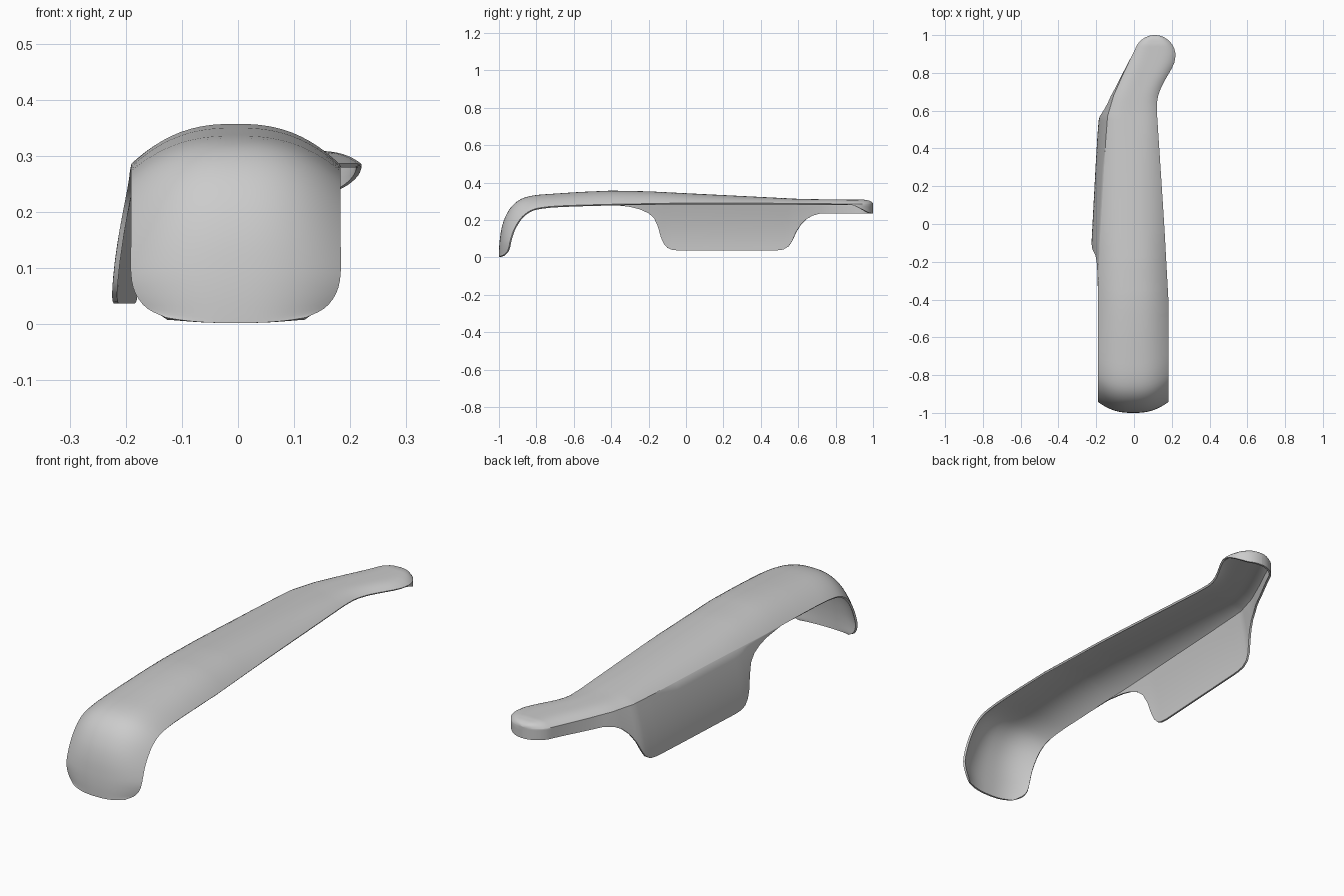
import bpy, bmesh, math

if "Cube" in bpy.data.objects:
    bpy.data.objects.remove(bpy.data.objects["Cube"])


def lerp_table(table, y):
    """Piecewise linear lookup of (y, value) pairs."""
    if y <= table[0][0]:
        return table[0][1]
    for (a, va), (b, vb) in zip(table, table[1:]):
        if y <= b:
            return va + (vb - va) * (y - a) / (b - a)
    return table[-1][1]


def catmull(rows, steps):
    """Smooth a list of equal-length tuples."""
    out = []
    for i in range(len(rows) - 1):
        p0, p1 = rows[max(i - 1, 0)], rows[i]
        p2, p3 = rows[i + 1], rows[min(i + 2, len(rows) - 1)]
        for k in range(steps):
            t = k / steps
            out.append(tuple(0.5 * (2 * b + (c - a) * t + (2 * a - 5 * b + 4 * c - d) * t * t
                                    + (3 * b - a - 3 * c + d) * t ** 3)
                             for a, b, c, d in zip(p0, p1, p2, p3)))
    out.append(rows[-1])
    return out


# Curled front: crest y, crest z, edge y, edge z, half width
FRONT = [(-1.0, .002, -.978, .012, .125), (-1.0, .02, -.958, .028, .158),
         (-.999, .055, -.947, .055, .179), (-.995, .10, -.94, .09, .187),
         (-.985, .16, -.922, .145, .187), (-.965, .22, -.895, .193, .187),
         (-.93, .275, -.862, .23, .187), (-.88, .313, -.815, .257, .187),
         (-.81, .332, -.745, .27, .187), (-.70, .341, -.66, .276, .187),
         (-.56, .35, -.55, .28, .187)]

# Long body, all as functions of y
CREST = [(-.56, .35), (-.4, .357), (-.2, .353), (.2, .333), (.6, .313), (.75, .31),
         (.95, .309), (.98, .304), (.995, .296), (1, .287)]
EDGE = [(-.55, .28), (-.4, .284), (0, .291), (.6, .289), (1, .284)]
LEFT = [(-.55, -.191), (-.3, -.190), (-.1, -.182), (.4, -.153), (.57, -.14),
        (.68, -.108), (.8, -.055), (.943, .014)]
RIGHT = [(-.55, .183), (-.4, .182), (0, .16), (.58, .122), (.65, .122), (.7, .132),
         (.76, .163), (.82, .198), (.855, .214), (.89, .22)]
LOW = [(-.55, .28), (-.4, .283), (-.3, .272), (-.25, .26), (-.2, .238), (-.17, .21),
       (-.15, .165), (-.135, .11), (-.12, .075), (-.1, .052), (-.075, .041), (-.04, .037),
       (.48, .037), (.52, .042), (.55, .06), (.57, .09), (.59, .135), (.615, .175),
       (.645, .205), (.68, .225), (.72, .235), (1, .235)]
LOW_RIGHT = [(.86, .285), (.9, .277), (.94, .258), (.98, .237), (1, .235)]
FLARE = [(-.55, 0), (-.25, .035), (-.1, .043), (.55, .046), (.68, .035), (.8, .012), (.9, 0)]
TIP_Y, TIP_X, TIP_R = .89, .11, .11
N_ARCH, N_FLAP = 28, 8


def arch(xl, xr, cy, cz, ey, ez, power):
    pts = []
    for i in range(N_ARCH + 1):
        u = -math.cos(math.pi * i / N_ARCH)
        f = abs(u) ** power
        pts.append(((xl + xr) / 2 + u * (xr - xl) / 2, cy + (ey - cy) * f, cz + (ez - cz) * f))
    return pts


def body_section(y):
    xl, xr = lerp_table(LEFT, y), lerp_table(RIGHT, y)
    if y > TIP_Y:
        half = math.sqrt(max(0, TIP_R ** 2 - (y - TIP_Y) ** 2))
        xr = TIP_X + half
        if y > .943:
            xl = TIP_X - half
    ez, low = lerp_table(EDGE, y), lerp_table(LOW, y)
    low_r = min(ez, lerp_table(LOW_RIGHT, y)) if y > .86 else ez
    power = lerp_table([(.3, 2.5), (.8, 4)], y)
    flap = []
    for k in range(N_FLAP, 0, -1):
        z = ez + (min(low, ez) - ez) * k / N_FLAP
        d = min(1, (ez - z) / (ez - .037))
        flare = lerp_table(FLARE, y) * (1 - (1 - d) ** 1.7)
        flap.append((xl - flare, y, z))
    rim = [(xr, y, ez + (low_r - ez) * k / 3) for k in range(1, 4)]
    return flap + arch(xl, xr, y, lerp_table(CREST, y), y, ez, power) + rim


# Cross-sections from the curled front to the rounded tip
sections = []
for cy, cz, ey, ez, hw in catmull(FRONT, 3):
    a = arch(-.004 - hw, -.004 + hw, cy, cz, ey, ez, 2.5)
    sections.append([a[0]] * N_FLAP + a + [a[-1]] * 3)
stations = {-.48, -.4, -.35, .1, .3, .45, .755, .79, .82, .855, .87}
stations |= {y for y, _ in LOW[2:-1]}
stations |= {TIP_Y + TIP_R * math.sin(math.pi / 2 * i / 14) for i in range(15)}
sections += [body_section(y) for y in sorted(stations)]

# Loft the skin
bm = bmesh.new()
grid = [[bm.verts.new(p) for p in s] for s in sections]
for r0, r1 in zip(grid, grid[1:]):
    for i in range(len(r0) - 1):
        bm.faces.new((r0[i], r0[i + 1], r1[i + 1], r1[i]))
bmesh.ops.remove_doubles(bm, verts=bm.verts, dist=.0004)
bmesh.ops.recalc_face_normals(bm, faces=bm.faces)
if sum(f.normal.z * f.calc_area() for f in bm.faces) < 0:
    bmesh.ops.reverse_faces(bm, faces=bm.faces)
mesh = bpy.data.meshes.new("handle_cover")
bm.to_mesh(mesh)
bm.free()
cover = bpy.data.objects.new("handle_cover", mesh)
bpy.context.collection.objects.link(cover)

# Thin wall, grown inwards
wall = cover.modifiers.new("wall", 'SOLIDIFY')
wall.thickness = .009
wall.offset = -1
bpy.context.view_layer.objects.active = cover
cover.select_set(True)
bpy.ops.object.modifier_apply(modifier="wall")
bpy.ops.object.shade_smooth_by_angle(angle=math.radians(40))
